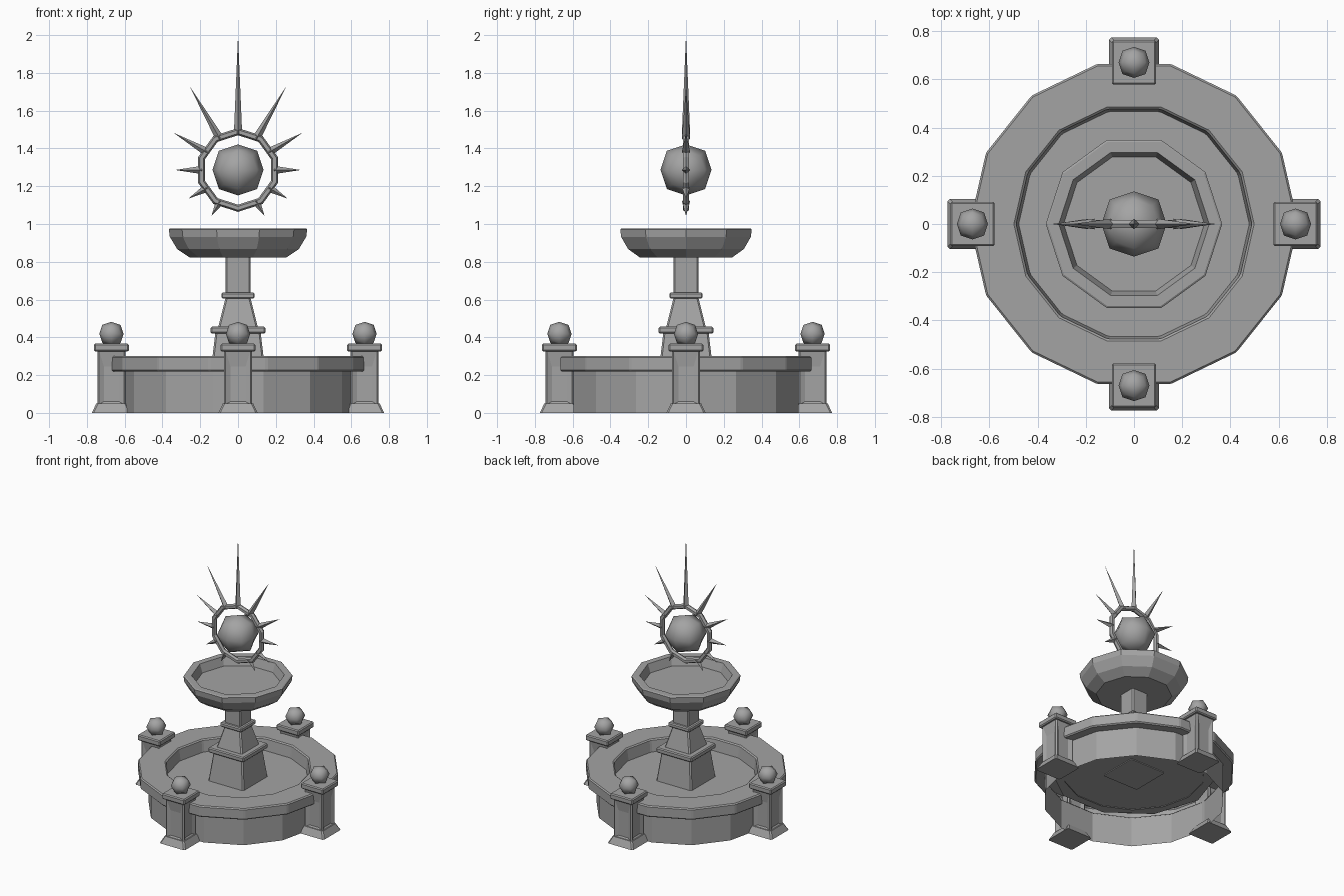
import bpy, bmesh, math
from mathutils import Matrix, Vector

if "Cube" in bpy.data.objects:
    bpy.data.objects.remove(bpy.data.objects["Cube"], do_unlink=True)

stone = bpy.data.materials.new("grey_stone")
stone.use_nodes = True
GREY = (0.37, 0.37, 0.37, 1)
stone.diffuse_color = GREY
stone.node_tree.nodes["Principled BSDF"].inputs["Base Color"].default_value = GREY


def finish(bm, name, bevel=0, smooth=False):
    bmesh.ops.recalc_face_normals(bm, faces=bm.faces)
    for f in bm.faces:
        f.smooth = smooth
    me = bpy.data.meshes.new(name)
    bm.to_mesh(me)
    bm.free()
    me.materials.append(stone)
    ob = bpy.data.objects.new(name, me)
    bpy.context.collection.objects.link(ob)
    if bevel:
        mod = ob.modifiers.new("chamfer", "BEVEL")
        mod.width = bevel
        mod.segments = 1
        mod.limit_method = "ANGLE"
        mod.angle_limit = math.radians(20)


def lathe(name, profile, sides, bevel=0):
    """Spin a (radius, height) profile into a faceted ring."""
    bm = bmesh.new()
    rings = []
    for r, z in profile:
        turns = [math.tau * i / sides for i in range(sides)]
        rings.append([bm.verts.new((r * math.cos(a), r * math.sin(a), z)) for a in turns])
    for low, high in zip(rings, rings[1:]):
        for i in range(sides):
            j = (i + 1) % sides
            bm.faces.new((low[i], low[j], high[j], high[i]))
    bmesh.ops.remove_doubles(bm, verts=bm.verts, dist=0.0001)
    finish(bm, name, bevel)


def block_mesh(x, y, z0, z1, half0, half1):
    bm = bmesh.new()
    bmesh.ops.create_cube(bm, size=2)
    for v in bm.verts:
        half, z = (half0, z0) if v.co.z < 0 else (half1, z1)
        v.co = (x + v.co.x * half, y + v.co.y * half, z)
    bm.normal_update()
    return bm


def slab(name, x, y, z0, z1, half):
    """Square plate with every edge chamfered."""
    finish(block_mesh(x, y, z0, z1, half, half), name, 0.007)


def shaft_mesh(*size):
    """Square shaft with only its upright corners chamfered."""
    bm = block_mesh(*size)
    upright = [e for e in bm.edges if abs(e.verts[0].co.z - e.verts[1].co.z) > 0.01]
    bmesh.ops.bevel(bm, geom=upright, offset=0.009, segments=1, affect="EDGES")
    bm.normal_update()
    return bm


def ball(name, centre, radius):
    """Cube divided once and relaxed towards a sphere."""
    bm = bmesh.new()
    bmesh.ops.create_cube(bm, size=2)
    bmesh.ops.subdivide_edges(bm, edges=bm.edges[:], cuts=1, use_grid_fill=True)
    relax = {1: 1, 2: 0.75, 3: 0.556}
    for v in bm.verts:
        axes = sum(abs(c) > 0.5 for c in v.co)
        v.co = Vector(centre) + v.co * relax[axes] * radius
    finish(bm, name, smooth=True)


# Lower basin: outer wall, rim with inner wall, floor
lathe("basin_wall", [(0.61, 0), (0.61, 0.222)], 14)
lathe("basin_rim", [(0.608, 0.218), (0.681, 0.218), (0.681, 0.301),
                    (0.49, 0.301), (0.477, 0.205)], 14, 0.008)
lathe("basin_floor", [(0.56, 0.212), (0, 0.212)], 10)

# Four posts with recessed panels and ball finials
for side, (dx, dy) in {"left": (1, 0), "right": (-1, 0),
                       "front": (0, -1), "back": (0, 1)}.items():
    x, y = dx * 0.67, dy * 0.67
    finish(shaft_mesh(x, y, 0, 0.05, 0.104, 0.08), side + "_post_base")
    bm = shaft_mesh(x, y, 0.045, 0.33, 0.075, 0.075)
    panels = [f for f in bm.faces if abs(f.normal.z) < 0.1 and f.calc_area() > 0.02]
    bmesh.ops.inset_individual(bm, faces=panels, thickness=0.037, depth=-0.012)
    for v in {v for f in panels for v in f.verts}:
        v.co.z = 0.245 if v.co.z > 0.19 else 0.06
    finish(bm, side + "_post_shaft")
    slab(side + "_post_cap", x, y, 0.325, 0.367, 0.092)
    ball(side + "_post_ball", (x, y, 0.418), 0.064)

# Square central pedestal
finish(shaft_mesh(0, 0, 0.205, 0.425, 0.146, 0.12), "pedestal_foot")
slab("pedestal_collar", 0, 0, 0.42, 0.457, 0.145)
finish(shaft_mesh(0, 0, 0.45, 0.61, 0.106, 0.066), "pedestal_taper")
slab("pedestal_upper_collar", 0, 0, 0.605, 0.637, 0.088)
finish(shaft_mesh(0, 0, 0.63, 0.83, 0.066, 0.066), "pedestal_neck")

# Upper bowl
lathe("upper_bowl", [(0, 0.822), (0.255, 0.822), (0.322, 0.867), (0.361, 0.932),
                     (0.366, 0.972), (0.358, 0.977), (0.312, 0.977),
                     (0.292, 0.915), (0, 0.915)], 10)

# Sun ornament: orb, ring and tapering rays
HUB = 1.286
ball("sun_orb", (0, 0, HUB), 0.135)

bm = bmesh.new()
section = [(0.019, 0), (0.01, 0.017), (-0.01, 0.017),
           (-0.019, 0), (-0.01, -0.017), (0.01, -0.017)]
loops = []
for i in range(10):
    a = math.tau * i / 10
    loops.append([bm.verts.new(((0.203 + dr) * math.sin(a), dy, HUB + (0.203 + dr) * math.cos(a)))
                  for dr, dy in section])
for i in range(10):
    here, there = loops[i], loops[(i + 1) % 10]
    for k in range(len(section)):
        m = (k + 1) % len(section)
        bm.faces.new((here[k], here[m], there[m], there[k]))
finish(bm, "sun_ring")

START = 0.19
for step, reach in enumerate((0.714, 0.51, 0.394, 0.333, 0.302, 0.282)):
    for sign in ((1,) if step == 0 else (1, -1)):
        bm = bmesh.new()
        bmesh.ops.create_cone(bm, cap_ends=True, segments=4, radius1=0.022, radius2=0,
                              depth=reach - START)
        turn = Matrix.Rotation(sign * step * math.radians(30), 4, "Y")
        shift = Matrix.Translation((0, 0, (reach + START) / 2))
        bmesh.ops.transform(bm, verts=bm.verts,
                            matrix=Matrix.Translation((0, 0, HUB)) @ turn @ shift)
        finish(bm, "sun_ray_%d_%s" % (step, "left" if sign > 0 else "right"))
